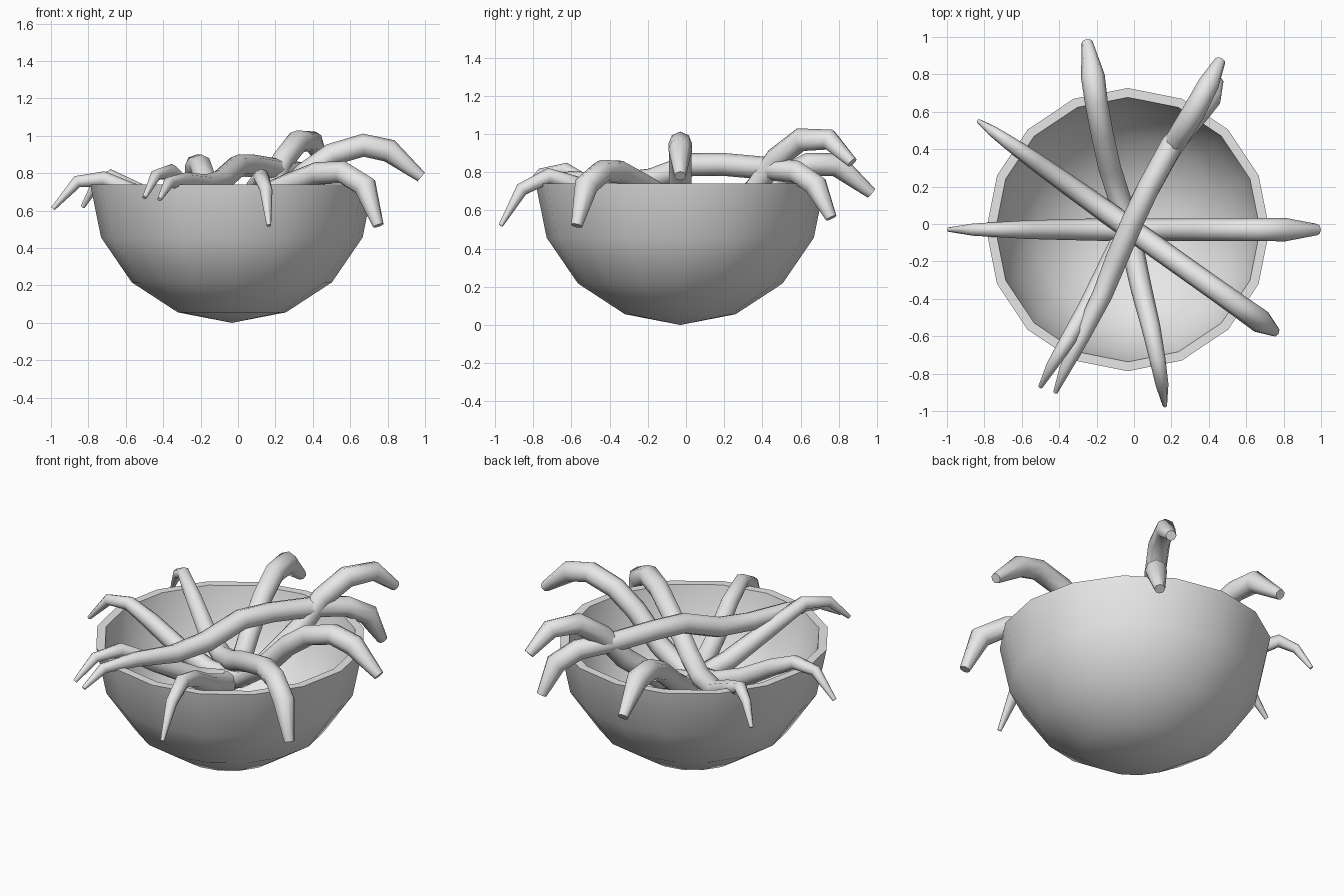
import bpy, bmesh, math
from mathutils import Vector

cube = bpy.data.objects.get("Cube")
if cube:
    bpy.data.objects.remove(cube, do_unlink=True)

grey = bpy.data.materials.new("plain grey")
grey.use_nodes = True
grey.diffuse_color = (.8, .8, .8, 1)
grey.node_tree.nodes["Principled BSDF"].inputs["Base Color"].default_value = grey.diffuse_color


def select_only(obj):
    bpy.ops.object.select_all(action='DESELECT')
    obj.select_set(True)
    bpy.context.view_layer.objects.active = obj


def smooth(obj, degrees):
    select_only(obj)
    bpy.ops.object.shade_smooth_by_angle(angle=math.radians(degrees))


def make_bowl(name, radius, height, wall, center, sides=16, rings=4):
    """Lathe an outer and an inner quarter arc, joined by a flat rim."""
    arc = [math.pi / 2 * i / rings for i in range(rings + 1)]
    outer = [(radius * math.sin(a), height * (1 - math.cos(a))) for a in arc]
    inner = [((radius - wall) * math.sin(a), height - (height - wall) * math.cos(a))
             for a in reversed(arc)]
    bm = bmesh.new()
    verts = [bm.verts.new((r, 0, z)) for r, z in outer + inner]
    edges = [bm.edges.new(pair) for pair in zip(verts, verts[1:])]
    bmesh.ops.spin(bm, geom=verts + edges, cent=(0, 0, 0), axis=(0, 0, 1),
                   angle=math.tau, steps=sides)
    bmesh.ops.remove_doubles(bm, verts=bm.verts, dist=.0005)
    bmesh.ops.recalc_face_normals(bm, faces=bm.faces)
    mesh = bpy.data.meshes.new(name)
    bm.to_mesh(mesh)
    bm.free()
    obj = bpy.data.objects.new(name, mesh)
    obj.location = center
    mesh.materials.append(grey)
    bpy.context.collection.objects.link(obj)
    smooth(obj, 40)
    return obj


def thickness(t):
    """Tube radius along its length: pointed tip, even middle, blunt end."""
    keys = [(0, .012), (.09, .034), (.22, .05), (.4, .06), (.8, .06), (.9, .064), (1, .03)]
    for (t0, r0), (t1, r1) in zip(keys, keys[1:]):
        if t <= t1:
            return r0 + (r1 - r0) * (t - t0) / (t1 - t0)
    return keys[-1][1]


def make_strand(name, points):
    """Sweep a round tapered tube from the thin tip to the thick end."""
    points = [Vector(p) for p in points]
    lengths = [0]
    for a, b in zip(points, points[1:]):
        lengths.append(lengths[-1] + (b - a).length)
    curve = bpy.data.curves.new(name, 'CURVE')
    curve.dimensions = '3D'
    curve.bevel_depth = 1
    curve.bevel_resolution = 2
    curve.use_fill_caps = True
    spline = curve.splines.new('POLY')
    spline.points.add(len(points) - 1)
    for target, p, length in zip(spline.points, points, lengths):
        target.co = (*p, 1)
        target.radius = thickness(length / lengths[-1])
    curve.materials.append(grey)
    obj = bpy.data.objects.new(name, curve)
    bpy.context.collection.objects.link(obj)
    select_only(obj)
    bpy.ops.object.convert(target='MESH')
    smooth(bpy.context.view_layer.objects.active, 60)


# Bowl
make_bowl("bowl", .757, .74, .05, (-.033, -.03, 0))

# Strand running side to side
side = [(-.99, .61), (-.86, .755), (-.72, .77), (-.57, .7), (-.38, .59), (-.18, .51),
        (.03, .51), (.2, .63), (.36, .8), (.5, .9), (.67, .95), (.81, .92), (.98, .78)]
make_strand("side_strand", [(x, -.03, z) for x, z in side])

# Strand running from back right to front left
diagonal = [(-.83, .62), (-.76, .74), (-.68, .785), (-.53, .7), (-.35, .59), (-.15, .56),
            (0, .61), (.13, .68), (.27, .74), (.42, .8), (.56, .805), (.68, .73), (.75, .52)]
make_strand("diagonal_strand", [(x, -.04 - .71 * x, z) for x, z in diagonal])

# Strand running front to back
make_strand("lengthwise_strand", [
    (.165, -.97, .52), (.15, -.86, .71), (.125, -.72, .78), (.09, -.55, .72),
    (.04, -.35, .6), (-.01, -.12, .5), (-.06, .08, .48), (-.13, .3, .62),
    (-.17, .48, .76), (-.2, .64, .84), (-.22, .79, .84), (-.25, .97, .69)])

# Strand lying over the others
make_strand("top_strand", [
    (-.42, -.9, .66), (-.37, -.78, .75), (-.28, -.6, .76), (-.17, -.38, .74),
    (-.09, -.18, .76), (0, .03, .84), (.08, .2, .84), (.2, .42, .82),
    (.33, .58, .8), (.41, .68, .73), (.45, .76, .56)])

# Strand dipping below it and rising at the back
make_strand("arched_strand", [
    (-.5, -.87, .67), (-.44, -.76, .79), (-.36, -.63, .81), (-.25, -.45, .69),
    (-.13, -.22, .55), (-.03, -.02, .48), (.06, .16, .53), (.17, .36, .71),
    (.24, .47, .87), (.32, .6, .97), (.4, .75, .97), (.46, .87, .85)])
